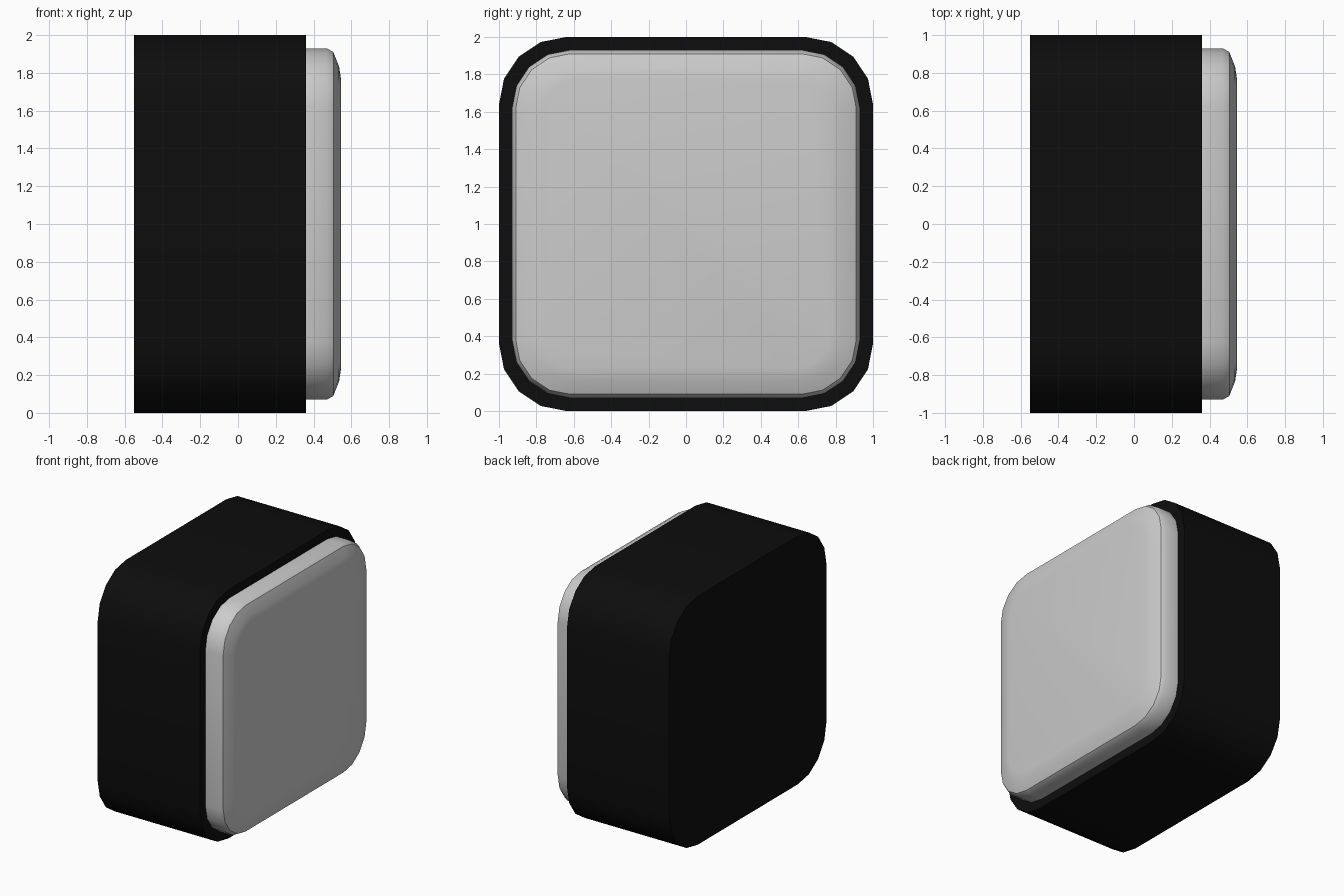
import bpy, bmesh, math

if "Cube" in bpy.data.objects:
    bpy.data.objects.remove(bpy.data.objects["Cube"])


def outline(half, radius, segs=4):
    """Rounded square in the YZ plane, centred on z = 1."""
    c = half - radius
    pts = []
    for q, (sy, sz) in enumerate([(1, 1), (-1, 1), (-1, -1), (1, -1)]):
        for i in range(segs + 1):
            a = math.pi / 2 * (q + i / segs)
            pts.append((sy * c + radius * math.cos(a),
                        1 + sz * c + radius * math.sin(a)))
    return pts


def loft(name, rings, smooth_angle, close_back=True):
    """Skin rounded squares given as (x, half size, corner radius)."""
    bm = bmesh.new()
    loops = [[bm.verts.new((x, y, z)) for y, z in outline(h, r)]
             for x, h, r in rings]
    n = len(loops[0])
    for a, b in zip(loops, loops[1:]):
        for i in range(n):
            j = (i + 1) % n
            bm.faces.new((a[i], a[j], b[j], b[i]))
    if close_back:
        bm.faces.new(loops[0][::-1])
    bm.faces.new(loops[-1])
    bm.normal_update()
    mesh = bpy.data.meshes.new(name)
    bm.to_mesh(mesh)
    bm.free()
    obj = bpy.data.objects.new(name, mesh)
    bpy.context.collection.objects.link(obj)
    bpy.ops.object.select_all(action='DESELECT')
    obj.select_set(True)
    bpy.context.view_layer.objects.active = obj
    bpy.ops.object.shade_smooth_by_angle(angle=math.radians(smooth_angle))
    return obj


# Black housing: straight rounded block
housing = loft("housing", [(-0.55, 1.0, 0.36), (0.36, 1.0, 0.36)], 30)
black = bpy.data.materials.new("black_plastic")
black.diffuse_color = (0.004, 0.004, 0.004, 1)
black.use_nodes = True
black.node_tree.nodes["Principled BSDF"].inputs["Base Color"].default_value = black.diffuse_color
housing.data.materials.append(black)

# Grey front panel: bevelled rim and softly pillowed face
loft("front_panel", [
    (0.36, 0.93, 0.31),
    (0.47, 0.93, 0.31),
    (0.505, 0.91, 0.29),
    (0.535, 0.835, 0.23),
    (0.545, 0.77, 0.18),
], 35, close_back=False)
